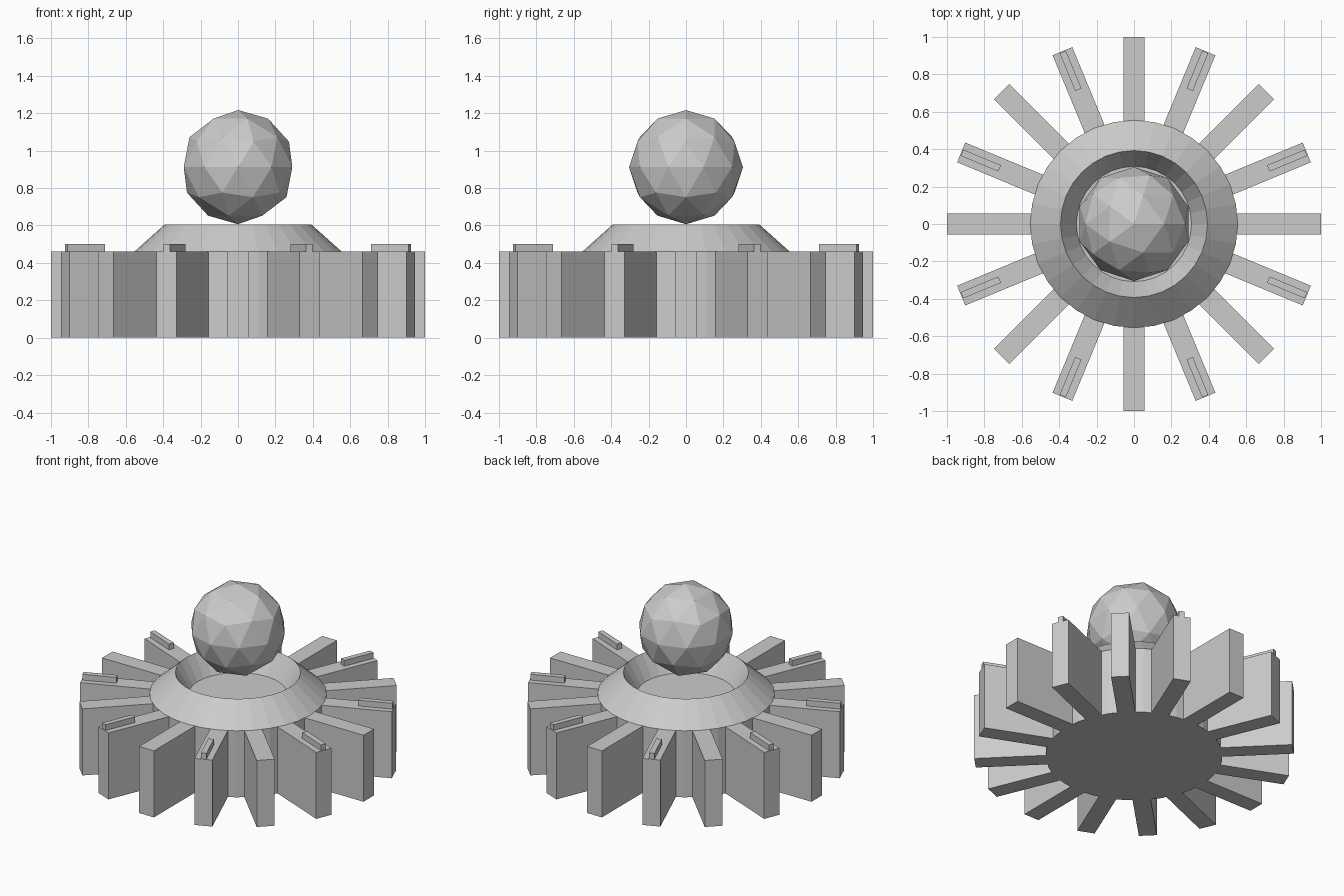
import bpy, bmesh
from math import pi
from mathutils import Matrix

if "Cube" in bpy.data.objects:
    bpy.data.objects.remove(bpy.data.objects["Cube"])


def make_object(name, bm):
    bmesh.ops.recalc_face_normals(bm, faces=bm.faces)
    mesh = bpy.data.meshes.new(name)
    bm.to_mesh(mesh)
    bm.free()
    obj = bpy.data.objects.new(name, mesh)
    bpy.context.collection.objects.link(obj)
    return obj


def lathe(name, profile, steps=32):
    bm = bmesh.new()
    verts = [bm.verts.new((r, 0, z)) for r, z in profile]
    edges = [bm.edges.new(p) for p in zip(verts, verts[1:])]
    bmesh.ops.spin(bm, geom=verts + edges, axis=(0, 0, 1), cent=(0, 0, 0),
                   angle=2 * pi, steps=steps, use_merge=True)
    bmesh.ops.remove_doubles(bm, verts=bm.verts, dist=1e-4)
    bmesh.ops.holes_fill(bm, edges=bm.edges)  # flat floor and underside
    return make_object(name, bm)


def radial_box(name, r0, r1, width, z0, z1, angle):
    bm = bmesh.new()
    m = (Matrix.Rotation(angle, 4, 'Z')
         @ Matrix.Translation(((r0 + r1) / 2, 0, (z0 + z1) / 2))
         @ Matrix.Diagonal((r1 - r0, width, z1 - z0, 1)))
    bmesh.ops.create_cube(bm, size=1, matrix=m)
    return make_object(name, bm)


# Round hub with sloped collar and shallow bowl
lathe("hub", [(0.555, 0), (0.555, 0.46), (0.393, 0.605), (0.308, 0.46)])

# Sixteen radial fins, every other one topped by a small ridge
for i in range(16):
    a = i * pi / 8
    radial_box(f"fin_{i:02d}", 0.5, 1.0, 0.114, 0, 0.46, a)
    if i % 2:
        radial_box(f"ridge_{i:02d}", 0.777, 0.995, 0.036, 0.46, 0.5, a)

# Faceted ball resting above the bowl
bm = bmesh.new()
bmesh.ops.create_icosphere(bm, subdivisions=2, radius=0.305,
                           matrix=Matrix.Translation((0, 0, 0.912)))
make_object("ball", bm)
